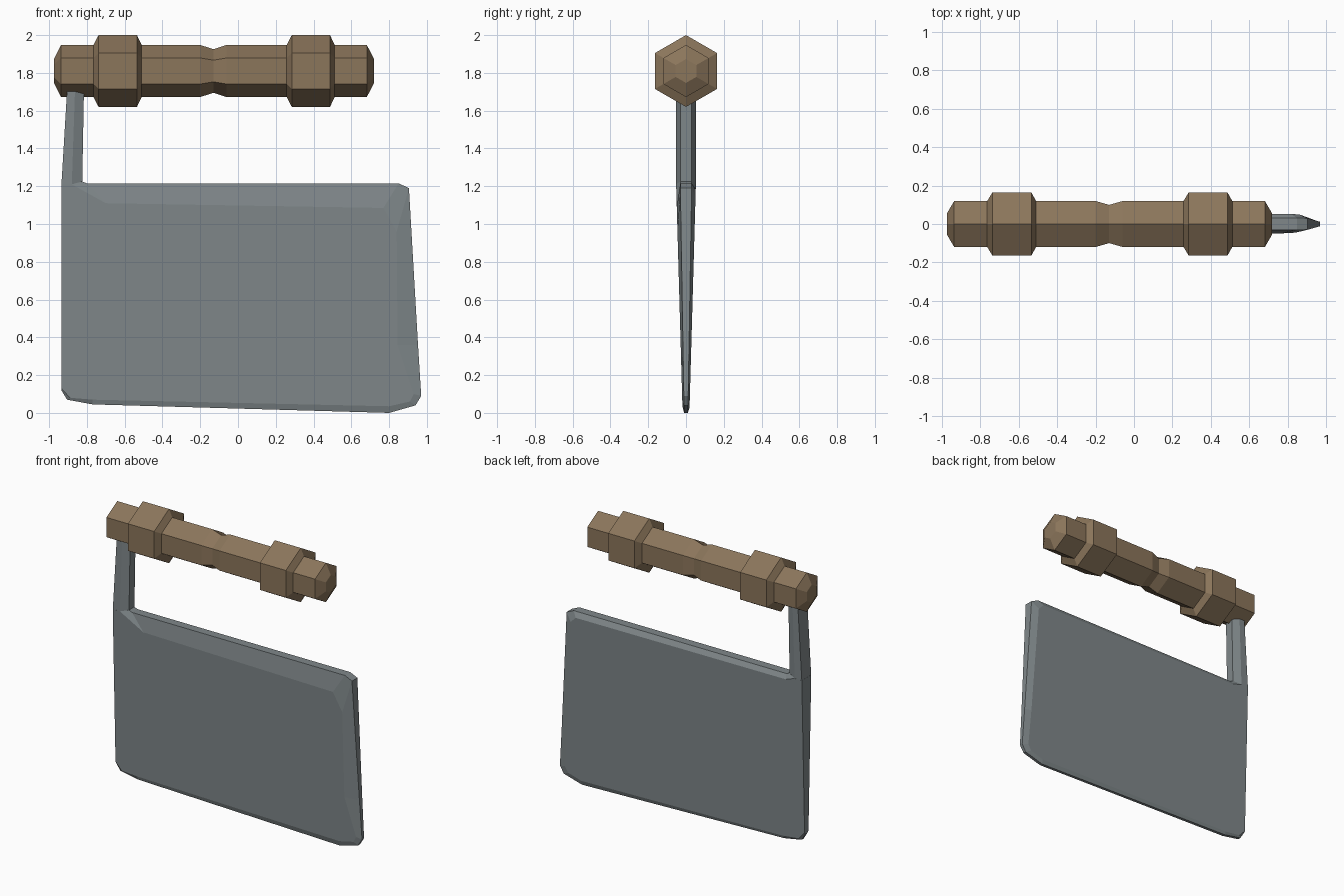
import bpy, bmesh, math

if "Cube" in bpy.data.objects:
    bpy.data.objects.remove(bpy.data.objects["Cube"])


def material(name, color):
    m = bpy.data.materials.new(name)
    m.diffuse_color = (*color, 1)
    m.use_nodes = True
    m.node_tree.nodes["Principled BSDF"].inputs["Base Color"].default_value = m.diffuse_color
    return m


wood = material("brown wood", (0.26, 0.18, 0.105))
steel = material("grey steel", (0.215, 0.245, 0.255))


def loft(name, rings, mat):
    """Skin a list of equal-length point rings and cap both ends."""
    bm = bmesh.new()
    vs = [[bm.verts.new(p) for p in ring] for ring in rings]
    n = len(vs[0])
    for a, b in zip(vs, vs[1:]):
        for i in range(n):
            j = (i + 1) % n
            bm.faces.new((a[i], a[j], b[j], b[i]))
    bm.faces.new(vs[0])
    bm.faces.new(vs[-1])
    bmesh.ops.remove_doubles(bm, verts=bm.verts, dist=0.0001)
    bmesh.ops.recalc_face_normals(bm, faces=bm.faces)
    me = bpy.data.meshes.new(name)
    bm.to_mesh(me)
    bm.free()
    me.materials.append(mat)
    ob = bpy.data.objects.new(name, me)
    bpy.context.collection.objects.link(ob)
    return ob


# Handle: six-sided grip along x with two collars and a waist
def hexagon(x, r):
    return [(x, r * math.cos(math.radians(30 + 60 * k)),
             1.81 + r * math.sin(math.radians(30 + 60 * k))) for k in range(6)]


profile = [(-.975, .063), (-.937, .138),
           (-.765, .138), (-.738, .19), (-.535, .19), (-.51, .138),
           (-.20, .138), (-.13, .115), (-.06, .138),
           (.258, .138), (.285, .19), (.487, .19), (.512, .138),
           (.682, .138), (.72, .063)]
loft("handle", [hexagon(x, r) for x, r in profile], wood)


# Blade: flat wedge, thin rim, wide front bevel and narrow back bevel
def face_y(z):
    return 0.018 + 0.034 * z / 1.2


def rim_y(z):
    return 0.01 + 0.02 * z / 1.2


rim = [(-.935, 1.21), (-.935, .12), (-.905, .07), (-.77, .045), (.80, 0),
       (.94, .04), (.97, .09), (.953, .36), (.905, 1.19), (.85, 1.215),
       (-.80, 1.215), (-.825, 1.225)]
front = [(-.935, 1.21), (-.935, .13), (-.89, .08), (-.77, .07), (.80, .035),
         (.91, .06), (.93, .10), (.845, .36), (.84, .96), (.77, 1.085),
         (-.70, 1.11), (-.88, 1.21)]
back = [(-.935, 1.21), (-.935, .13), (-.89, .08), (-.77, .065), (.80, .03),
        (.90, .06), (.925, .10), (.905, .36), (.86, 1.14), (.82, 1.18),
        (-.81, 1.185), (-.88, 1.21)]
loft("blade", [[(x, -face_y(z), z) for x, z in front],
               [(x, -rim_y(z), z) for x, z in rim],
               [(x, rim_y(z), z) for x, z in rim],
               [(x, face_y(z), z) for x, z in back]], steel)


# Tang: slim post joining the blade to the handle, bevelled on the inner side
def post(z, x0, x1, x2):
    return [(x0, -.052, z), (x1, -.052, z), (x2, -.03, z),
            (x2, .03, z), (x1, .052, z), (x0, .052, z)]


loft("tang", [post(1.205, -.935, -.88, -.825),
              post(1.74, -.903, -.862, -.815)], steel)
